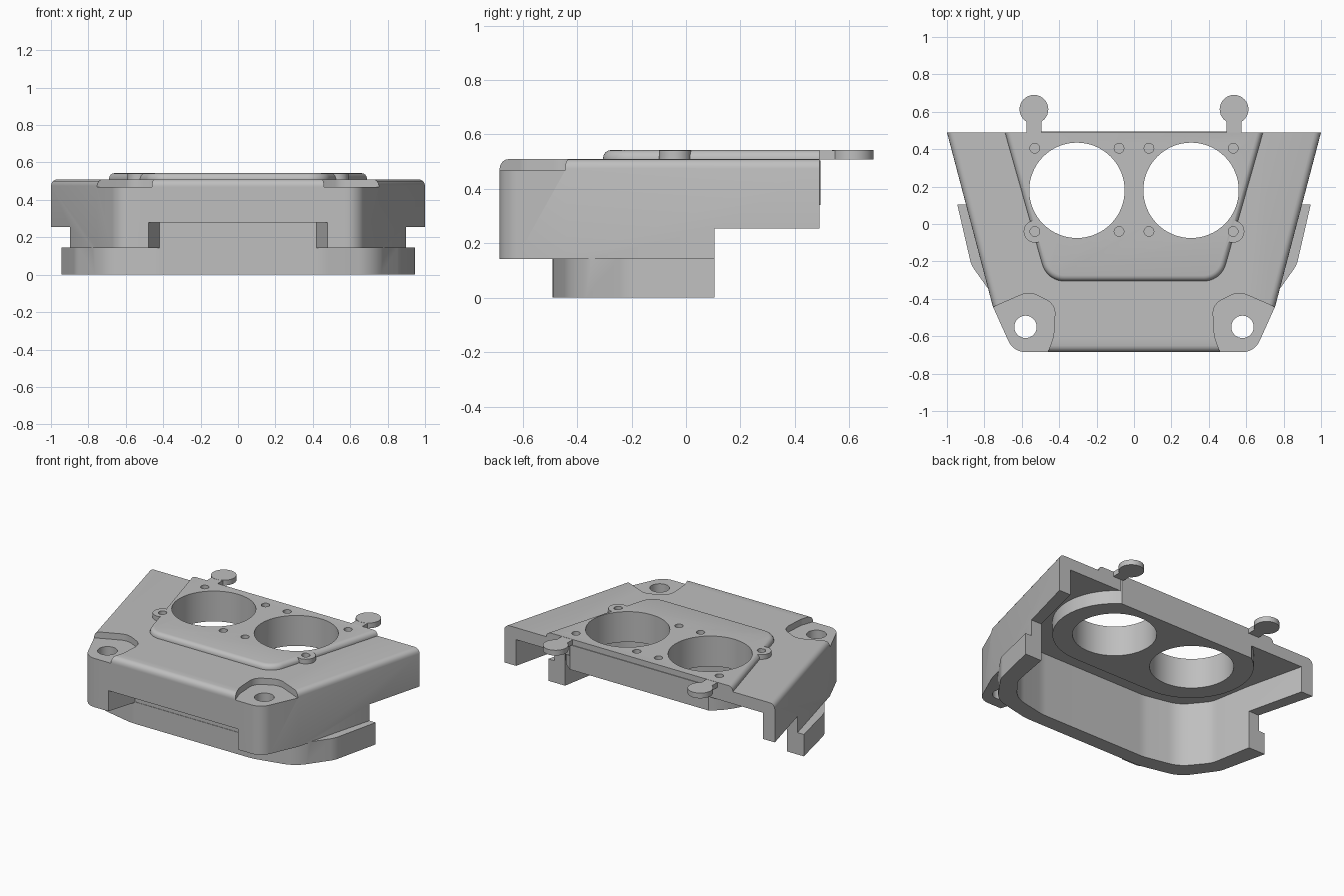
import bpy, bmesh
from math import pi, sin, cos, tan
from mathutils import Vector

cube = bpy.data.objects.get("Cube")
if cube:
    bpy.data.objects.remove(cube, do_unlink=True)

grey = bpy.data.materials.new("plain_grey")
grey.use_nodes = True
COLOUR = (0.52, 0.52, 0.52, 1)
grey.diffuse_color = COLOUR
grey.node_tree.nodes["Principled BSDF"].inputs["Base Color"].default_value = COLOUR


def rounded(points, steps=8):
    """Closed outline from (x, y, radius) corners, each filleted by its radius."""
    out, n = [], len(points)
    for i, (x, y, r) in enumerate(points):
        p = Vector((x, y))
        if r == 0:
            out.append(p)
            continue
        a = (Vector(points[i - 1][:2]) - p).normalized()
        b = (Vector(points[(i + 1) % n][:2]) - p).normalized()
        half = a.angle(b) / 2
        centre = p + (a + b).normalized() * (r / sin(half))
        start = p + a * (r / tan(half)) - centre
        end = p + b * (r / tan(half)) - centre
        for k in range(steps + 1):
            t = k / steps
            out.append(centre + start.lerp(end, t).normalized() * r)
    return out


def mirrored(half):
    """Complete a right-hand half outline across x = 0."""
    return rounded(half + [(-x, y, r) for x, y, r in reversed(half)])


def circle(x, y, r, n=32):
    return [Vector((x + r * cos(2 * pi * i / n), y + r * sin(2 * pi * i / n)))
            for i in range(n)]


def prism(name, outline, z0, z1, bevel=0, back=None):
    """Upright prism; optional fillet on its top rim, except the back edge."""
    bm = bmesh.new()
    bottom = bm.faces.new([bm.verts.new((p[0], p[1], z0)) for p in outline])
    ext = bmesh.ops.extrude_face_region(bm, geom=[bottom])["geom"]
    bmesh.ops.translate(bm, vec=(0, 0, z1 - z0),
                        verts=[g for g in ext if isinstance(g, bmesh.types.BMVert)])
    bmesh.ops.recalc_face_normals(bm, faces=bm.faces)
    if bevel:
        rim = [e for e in bm.edges
               if all(abs(v.co.z - z1) < 1e-4 for v in e.verts)
               and not (back is not None
                        and all(abs(v.co.y - back) < 1e-4 for v in e.verts))]
        bmesh.ops.bevel(bm, geom=rim, offset=bevel, segments=4, profile=0.5,
                        affect='EDGES', clamp_overlap=False)
    mesh = bpy.data.meshes.new(name)
    bm.to_mesh(mesh)
    bm.free()
    mesh.materials.append(grey)
    obj = bpy.data.objects.new(name, mesh)
    bpy.context.collection.objects.link(obj)
    return obj


def activate(obj):
    bpy.ops.object.select_all(action='DESELECT')
    obj.select_set(True)
    bpy.context.view_layer.objects.active = obj


def combine(target, other, operation):
    mod = target.modifiers.new("combine", 'BOOLEAN')
    mod.operation, mod.solver, mod.object = operation, 'EXACT', other
    activate(target)
    bpy.ops.object.modifier_apply(modifier=mod.name)
    bpy.data.objects.remove(other, do_unlink=True)


def cut(target, outline, z0, z1):
    combine(target, prism("cutter", outline, z0, z1), 'DIFFERENCE')


def add(target, outline, z0, z1, bevel=0, back=None):
    combine(target, prism("addition", outline, z0, z1, bevel, back), 'UNION')


BACK = 0.49

# Tapered cover shell with a filleted top rim
cover = prism("cover_shell", mirrored([(1, BACK, 0), (0.755, -0.44, 0), (0.645, -0.685, 0.1)]),
              0.142, 0.51, 0.035, BACK)

# Front notch and raised rear underside
cut(cover, mirrored([(0.42, -0.487, 0), (0.43, -0.52, 0), (0.48, -0.69, 0), (0.48, -0.8, 0)]),
    0, 0.28)
cut(cover, mirrored([(1.2, 0.7, 0), (1.2, 0.105, 0)]), 0, 0.255)

# Lower U-shaped rim
add(cover, mirrored([(0.945, 0.105, 0), (0.87, -0.22, 0.15), (0.72, -0.43, 0.2),
                     (0.45, -0.49, 0.3)]), 0, 0.146)

# Cavity open to the rear, and the hollow under the platform
cut(cover, mirrored([(0.94, 0.6, 0), (0.82, 0.1, 0), (0.77, -0.18, 0.15),
                     (0.64, -0.34, 0.2), (0.4, -0.39, 0.3)]), -0.1, 0.43)

# Recessed corner seats with through holes
for side in (-1, 1):
    seat = [(1, -0.37, 0), (0.755, -0.445, 0), (0.56, -0.36, 0.1), (0.42, -0.43, 0.08),
            (0.43, -0.6, 0.08), (0.5, -0.8, 0), (1, -0.8, 0)]
    cut(cover, rounded([(side * x, y, r) for x, y, r in seat]), 0.468, 0.7)

# Raised platform
add(cover, mirrored([(0.69, BACK, 0), (0.465, -0.305, 0.12)]), 0.47, 0.543, 0.03, BACK)
cut(cover, mirrored([(0.3, -0.15, 0.05), (0.3, -0.27, 0.05)]), 0.3, 0.5)

# Thick collar around both large bores, flat at the rear
arc = [-pi / 2 + pi * i / 32 for i in range(33)]
right = [(0.3 + 0.38 * cos(a), 0.18 + 0.38 * sin(a)) for a in arc]
right = [p for p in right if p[1] < BACK] + [(0.512, 0.495)]
add(cover, right + [(-x, y) for x, y in reversed(right)], 0.34, 0.505)

# Screw bosses
for side in (-1, 1):
    add(cover, circle(side * 0.53, -0.04, 0.06), 0.36, 0.541)

# Bores, mounting holes and blind screw holes
for side in (-1, 1):
    cut(cover, circle(side * 0.305, 0.18, 0.255, 64), 0.2, 0.7)
    cut(cover, circle(side * 0.58, -0.55, 0.06), -0.1, 0.7)
    for x in (0.08, 0.53):
        for y in (-0.04, 0.405):
            cut(cover, circle(side * x, y, 0.026, 20), 0.44, 0.7)

# Rear tabs with round heads
tabs = []
for side, label in ((1, "left"), (-1, "right")):
    tab = prism(label + "_rear_tab", circle(side * 0.535, 0.613, 0.077), 0.508, 0.543)
    x0, x1 = side * 0.535 - 0.04, side * 0.535 + 0.04
    add(tab, [(x0, 0.485), (x1, 0.485), (x1, 0.58), (x0, 0.58)], 0.509, 0.542)
    tabs.append(tab)

for obj in [cover] + tabs:
    activate(obj)
    bpy.ops.object.shade_smooth_by_angle(angle=0.55)
